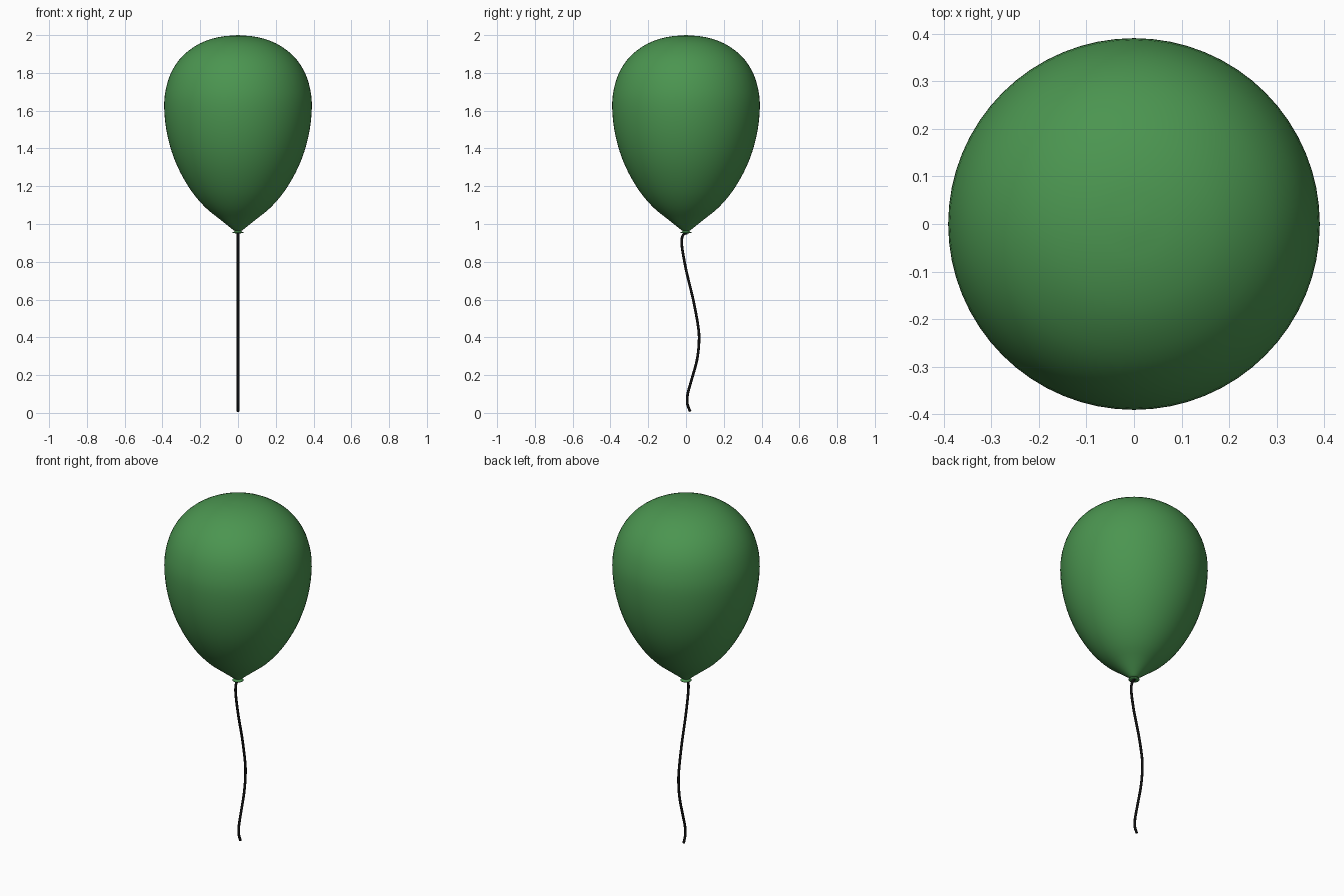
import bpy, bmesh, math
from mathutils import Vector

if "Cube" in bpy.data.objects:
    bpy.data.objects.remove(bpy.data.objects["Cube"])


def material(name, color):
    m = bpy.data.materials.new(name)
    m.diffuse_color = color
    m.use_nodes = True
    m.node_tree.nodes["Principled BSDF"].inputs["Base Color"].default_value = m.diffuse_color
    return m


def smooth_path(points, steps):
    """Catmull-Rom curve through 2D points."""
    p = [Vector(q) for q in points]
    p = [2 * p[0] - p[1]] + p + [2 * p[-1] - p[-2]]
    out = []
    for i in range(1, len(p) - 2):
        a, b, c, d = p[i - 1:i + 3]
        for s in range(steps):
            t = s / steps
            out.append(0.5 * (2 * b + (c - a) * t + (2 * a - 5 * b + 4 * c - d) * t**2
                              + (3 * b - a - 3 * c + d) * t**3))
    return out + [p[-2]]


def lathe(name, profile, mat, segments=64):
    bm = bmesh.new()
    verts = [bm.verts.new((r, 0, z)) for r, z in profile]
    edges = [bm.edges.new(pair) for pair in zip(verts, verts[1:])]
    bmesh.ops.spin(bm, geom=verts + edges, axis=(0, 0, 1), cent=(0, 0, 0),
                   angle=math.tau, steps=segments)
    bmesh.ops.remove_doubles(bm, verts=bm.verts, dist=0.0002)
    bmesh.ops.recalc_face_normals(bm, faces=bm.faces)
    for f in bm.faces:
        f.smooth = True
    me = bpy.data.meshes.new(name)
    bm.to_mesh(me)
    bm.free()
    me.materials.append(mat)
    ob = bpy.data.objects.new(name, me)
    bpy.context.collection.objects.link(ob)
    return ob


green = material("balloon_green", (0.07, 0.3, 0.08, 1))
black = material("string_black", (0.005, 0.005, 0.005, 1))

# Inflated teardrop body
body = [(0, 2.0), (0.1, 1.99), (0.2, 1.957), (0.29, 1.893), (0.35, 1.81), (0.382, 1.715),
        (0.391, 1.62), (0.38, 1.5), (0.35, 1.38), (0.304, 1.27), (0.24, 1.165),
        (0.17, 1.085), (0.1, 1.028), (0.05, 0.988), (0.018, 0.963)]
body = [(max(q.x, 0), q.y) for q in smooth_path(body, 3)] + [(0, 0.96)]
lathe("balloon", body, green)

# Flared rubber lip under the knot
lip = [(0, 0.966), (0.016, 0.964), (0.02, 0.959), (0.029, 0.956), (0.029, 0.952),
       (0.016, 0.951), (0, 0.953)]
lathe("lip", lip, green, 32)

# Wavy hanging string
path = [(0.008, 0.953), (-0.012, 0.946), (-0.022, 0.92), (-0.02, 0.87), (0.002, 0.75),
        (0.038, 0.6), (0.064, 0.46), (0.069, 0.38), (0.058, 0.28), (0.028, 0.17),
        (0.009, 0.1), (0.007, 0.05), (0.022, 0.007)]
pts = smooth_path(path, 5)
curve = bpy.data.curves.new("string", 'CURVE')
curve.dimensions = '3D'
curve.bevel_depth = 0.007
curve.bevel_resolution = 2
curve.use_fill_caps = True
spline = curve.splines.new('POLY')
spline.points.add(len(pts) - 1)
for sp, q in zip(spline.points, pts):
    sp.co = (0, q.x, q.y, 1)
spline.use_smooth = True
curve.materials.append(black)
bpy.context.collection.objects.link(bpy.data.objects.new("string", curve))
